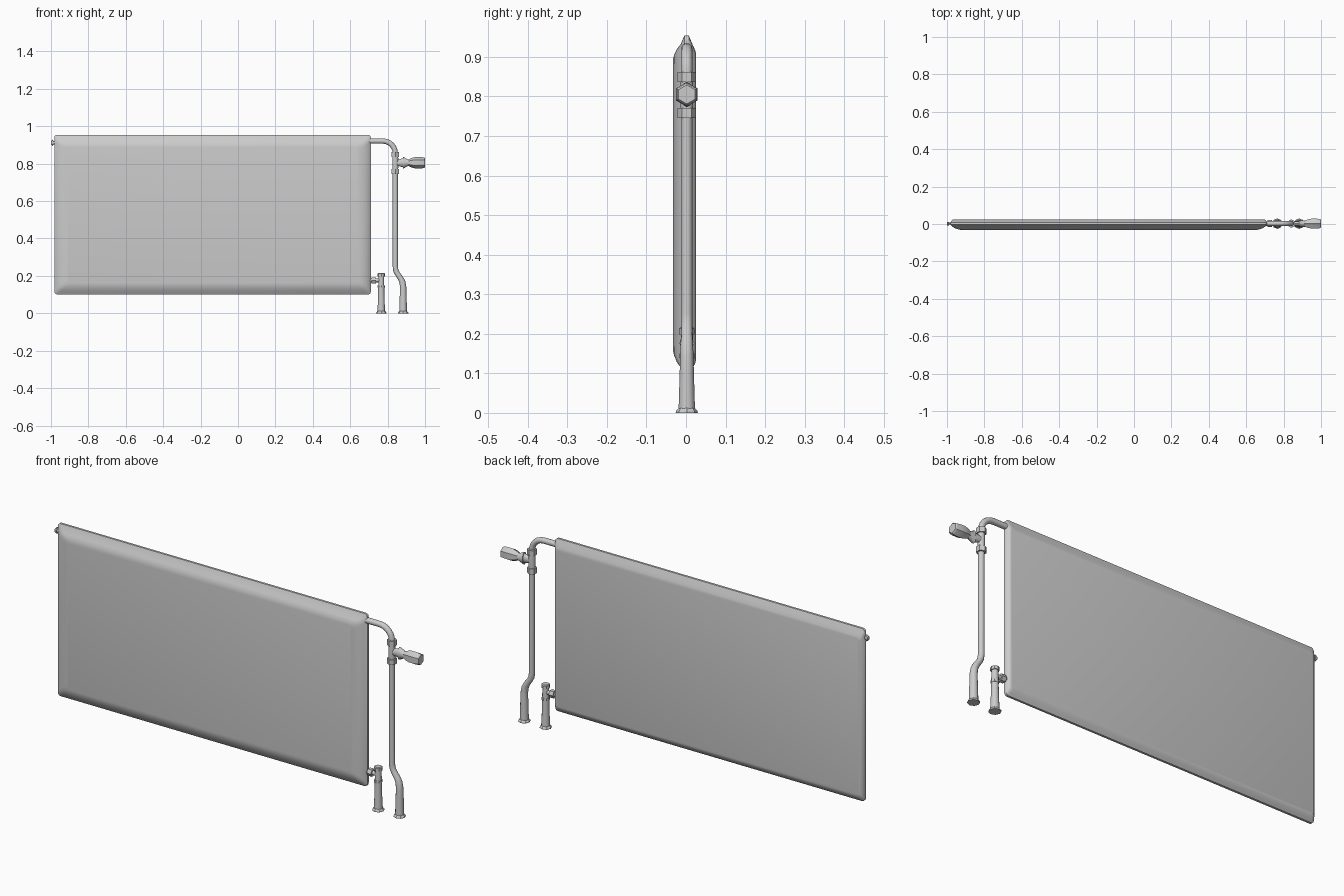
import bpy, bmesh, math
from mathutils import Vector

if "Cube" in bpy.data.objects:
    bpy.data.objects.remove(bpy.data.objects["Cube"])

YC = 0.002  # pipe centre line in y


def finish(name, rings, angle):
    """Skin a list of closed rings, cap the ends, shade."""
    bm = bmesh.new()
    loops = [[bm.verts.new(p) for p in r] for r in rings]
    n = len(loops[0])
    for a, b in zip(loops, loops[1:]):
        for i in range(n):
            j = (i + 1) % n
            bm.faces.new((a[i], a[j], b[j], b[i]))
    bm.faces.new(loops[0][::-1])
    bm.faces.new(loops[-1])
    bmesh.ops.recalc_face_normals(bm, faces=bm.faces)
    me = bpy.data.meshes.new(name)
    bm.to_mesh(me)
    bm.free()
    ob = bpy.data.objects.new(name, me)
    bpy.context.collection.objects.link(ob)
    bpy.ops.object.select_all(action='DESELECT')
    ob.select_set(True)
    bpy.context.view_layer.objects.active = ob
    bpy.ops.object.shade_smooth_by_angle(angle=math.radians(angle))
    return ob


def sweep(name, pts, sides=12, angle=40, phase=0.0):
    """Tube in the xz plane through (x, z, radius) points."""
    ps = [Vector((x, YC, z)) for x, z, r in pts]
    rings = []
    for i, p in enumerate(ps):
        t = Vector()
        bend = 1.0
        if i:
            t += (p - ps[i - 1]).normalized()
        if i < len(ps) - 1:
            t += (ps[i + 1] - p).normalized()
        if 0 < i < len(ps) - 1:
            bend = 2 / t.length
        t.normalize()
        side = Vector((0, 1, 0))
        up = t.cross(side)
        r = pts[i][2]
        rings.append([p + side * r * math.cos(a) + up * r * bend * math.sin(a)
                      for a in (phase + 2 * math.pi * k / sides for k in range(sides))])
    return finish(name, rings, angle)


def vert(name, x, prof, **kw):
    return sweep(name, [(x, z, r) for z, r in prof], **kw)


def horiz(name, z, prof, **kw):
    return sweep(name, [(x, z, r) for x, r in prof], **kw)


# radiator panel: stacked rounded rectangles from front face to back face
def rect(y, x0, x1, z0, z1, c):
    ring = []
    for cx, cz, a0 in ((x1 - c, z1 - c, 0), (x0 + c, z1 - c, 90),
                       (x0 + c, z0 + c, 180), (x1 - c, z0 + c, 270)):
        for k in range(4):
            a = math.radians(a0 + 30 * k)
            ring.append((cx + c * math.cos(a), y, cz + c * math.sin(a)))
    return ring


layers = [(-0.033, -0.915, 0.645, 0.158, 0.892, 0.02),
          (-0.030, -0.935, 0.665, 0.145, 0.905, 0.02),
          (-0.023, -0.957, 0.687, 0.128, 0.920, 0.02),
          (-0.013, -0.972, 0.702, 0.114, 0.933, 0.018),
          (-0.004, -0.982, 0.710, 0.101, 0.954, 0.014),
          (0.007, -0.982, 0.710, 0.101, 0.954, 0.014),
          (0.016, -0.977, 0.706, 0.113, 0.933, 0.016),
          (0.023, -0.971, 0.701, 0.124, 0.917, 0.018),
          (0.025, -0.965, 0.695, 0.132, 0.909, 0.018)]
finish("radiator_panel", [rect(*l) for l in layers], 35)

# bleed plug on the left side
horiz("bleed_plug", 0.912, [(-0.975, 0.006), (-0.99, 0.006), (-0.99, 0.009), (-1.0, 0.009)], sides=8)

# supply pipe: upper elbow from the panel down into the valve
R = 0.014
elbow = [(0.69, 0.921, R), (0.775, 0.921, R)]
elbow += [(0.775 + 0.066 * math.sin(a), 0.855 + 0.066 * math.cos(a), R)
          for a in (math.radians(15 * k) for k in range(1, 7))]
elbow.append((0.841, 0.83, R))
sweep("supply_elbow", elbow)

# supply pipe: long drop with an offset bend and a widened foot
sweep("supply_pipe", [(0.841, 0.76, R), (0.841, 0.25, R), (0.844, 0.228, R), (0.852, 0.212, R),
                      (0.87, 0.186, 0.015), (0.879, 0.167, 0.016), (0.883, 0.14, 0.017),
                      (0.883, 0.10, 0.018), (0.883, 0.0, 0.021)])

# thermostatic valve: body, hex nuts and hand knob
vert("valve_body", 0.841, [(0.75, 0.015), (0.785, 0.016), (0.825, 0.016), (0.855, 0.015)])
for label, z in (("lower", 0.745), ("upper", 0.836)):
    vert(label + "_valve_nut", 0.841, [(z, 0.023), (z + 0.026, 0.023)], sides=6, angle=20)
horiz("valve_stem", 0.805, [(0.841, 0.013), (0.882, 0.012), (0.882, 0.016), (0.91, 0.017), (0.92, 0.017)])
horiz("valve_knob", 0.805, [(0.912, 0.018), (0.93, 0.026), (0.95, 0.031), (0.975, 0.031),
                            (0.995, 0.028), (1.0, 0.024)], sides=6, angle=25, phase=math.pi / 6)

# return valve: short post, cap, collar and side connection to the panel
vert("return_post", 0.766, [(0.0, 0.021), (0.06, 0.018), (0.14, 0.016), (0.205, 0.015)])
vert("return_cap", 0.766, [(0.198, 0.020), (0.213, 0.020), (0.216, 0.016)], sides=8, angle=25)
vert("return_collar", 0.766, [(0.138, 0.019), (0.15, 0.019)], sides=8, angle=25)
horiz("return_neck", 0.176, [(0.69, 0.010), (0.766, 0.010)])
horiz("return_nut", 0.176, [(0.715, 0.019), (0.738, 0.019)], sides=6, angle=20)

# floor collars under both pipes
for label, x in (("return", 0.766), ("supply", 0.883)):
    vert(label + "_floor_collar", x, [(0.0, 0.028), (0.005, 0.027), (0.012, 0.021)], sides=8, angle=25)
